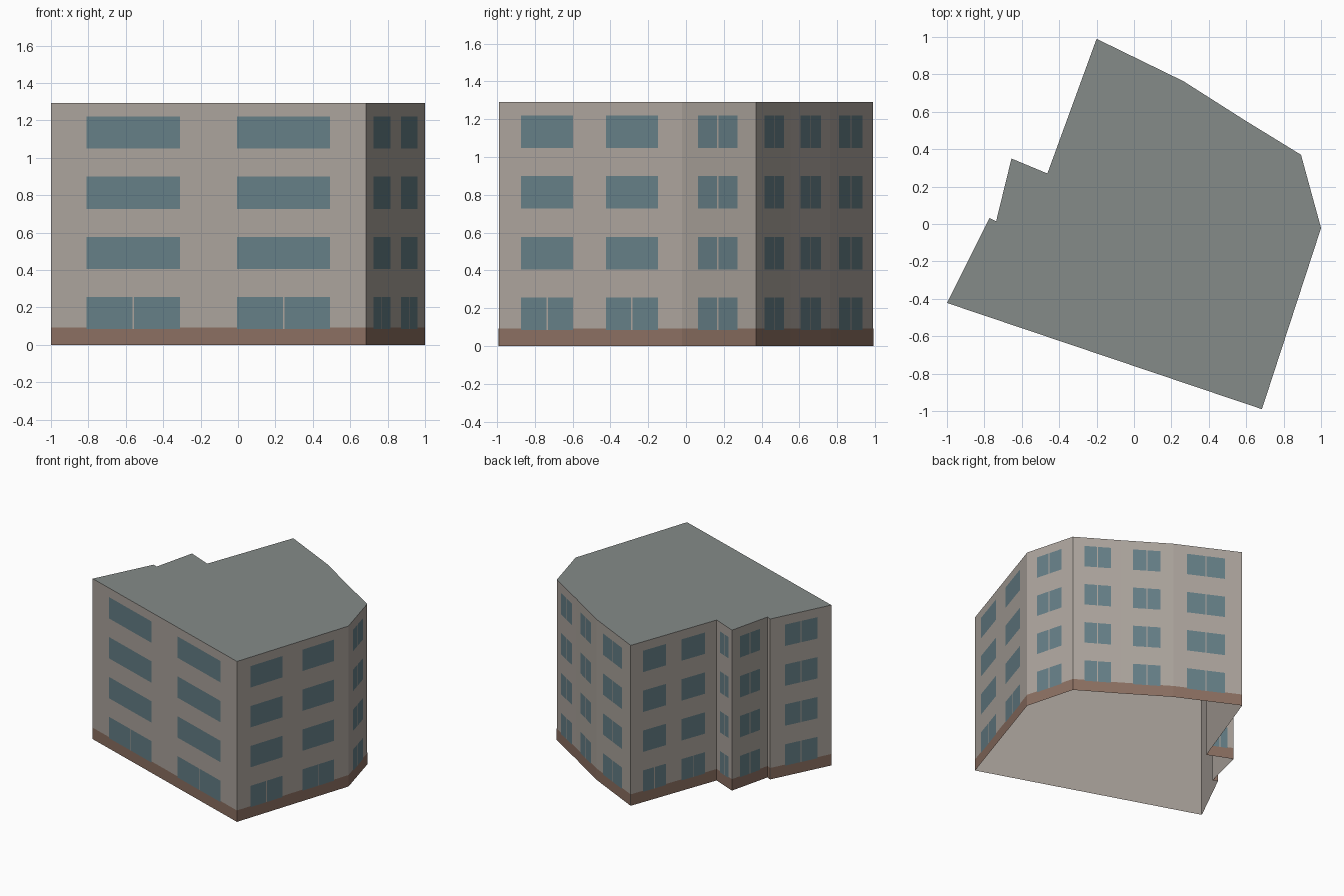
import bpy, bmesh
from mathutils import Vector

if "Cube" in bpy.data.objects:
    bpy.data.objects.remove(bpy.data.objects["Cube"])

HEIGHT, BAND = 1.292, 0.092
ROWS = [(0.084 + 0.3215 * i, 0.256 + 0.3215 * i) for i in range(4)]

# footprint corner, then window spans (fractions along the wall to the next corner), split on all floors
PLAN = [
    ((-1.0, -0.422), [(0.113, 0.410), (0.591, 0.887)], False),
    ((0.684, -0.99), [(0.122, 0.407), (0.585, 0.870)], False),
    ((1.0, -0.022), [(0.22, 0.75)], True),
    ((0.893, 0.370), [(0.24, 0.80)], True),
    ((0.595, 0.553), [(0.24, 0.76)], True),
    ((0.265, 0.763), [(0.20, 0.75)], True),
    ((-0.2, 0.99), [(0.14, 0.41), (0.59, 0.86)], False),
    ((-0.463, 0.27), [(0.22, 0.78)], True),
    ((-0.655, 0.35), [(0.22, 0.78)], True),
    ((-0.737, 0.015), [], False),
    ((-0.773, 0.032), [(0.24, 0.77)], True),
]
CORNERS = [Vector((*p, 0)) for p, _, _ in PLAN]
N = len(CORNERS)


def material(name, color):
    m = bpy.data.materials.new(name)
    m.diffuse_color = (*color, 1)
    m.use_nodes = True
    m.node_tree.nodes["Principled BSDF"].inputs["Base Color"].default_value = m.diffuse_color
    return m


def make(name, faces, mat):
    bm = bmesh.new()
    for f in faces:
        bm.faces.new([bm.verts.new(v) for v in f])
    bmesh.ops.remove_doubles(bm, verts=bm.verts, dist=1e-5)
    me = bpy.data.meshes.new(name)
    bm.to_mesh(me)
    bm.free()
    me.materials.append(mat)
    ob = bpy.data.objects.new(name, me)
    bpy.context.collection.objects.link(ob)
    return ob


def at(p, z):
    return Vector((p.x, p.y, z))


def panel(a, b, z0, z1):
    return [at(a, z0), at(b, z0), at(b, z1), at(a, z1)]


plaster = material("plaster", (0.41, 0.37, 0.335))
brick = material("brick", (0.26, 0.16, 0.12))
glass = material("glass", (0.13, 0.21, 0.24))
slate = material("slate", (0.235, 0.26, 0.25))

# open-bottomed shell with a flat roof; plinth and windows lie just outside it
walls, plinth, panes, mullions = [], [], [], []
for i, (_, spans, split) in enumerate(PLAN):
    a, b = CORNERS[i], CORNERS[(i + 1) % N]
    along = (b - a).normalized()
    normal = Vector((along.y, -along.x, 0))
    walls.append(panel(a, b, 0, HEIGHT))
    plinth.append(panel(a + normal * 0.001, b + normal * 0.001, 0, BAND))
    # panes, split by a narrow mullion where needed
    for f0, f1 in spans:
        p, q = a.lerp(b, f0) + normal * 0.002, a.lerp(b, f1) + normal * 0.002
        mid, gap = (p + q) / 2, along * 0.004
        for floor, (z0, z1) in enumerate(ROWS):
            if split or floor == 0:
                panes += [panel(p, mid - gap, z0, z1), panel(mid + gap, q, z0, z1)]
                mullions.append(panel(mid - gap, mid + gap, z0, z1))
            else:
                panes.append(panel(p, q, z0, z1))

make("walls", walls, plaster)
make("plinth", plinth, brick)
make("roof", [[at(p, HEIGHT) for p in CORNERS]], slate)
make("window_panes", panes, glass)
make("window_mullions", mullions, plaster)
